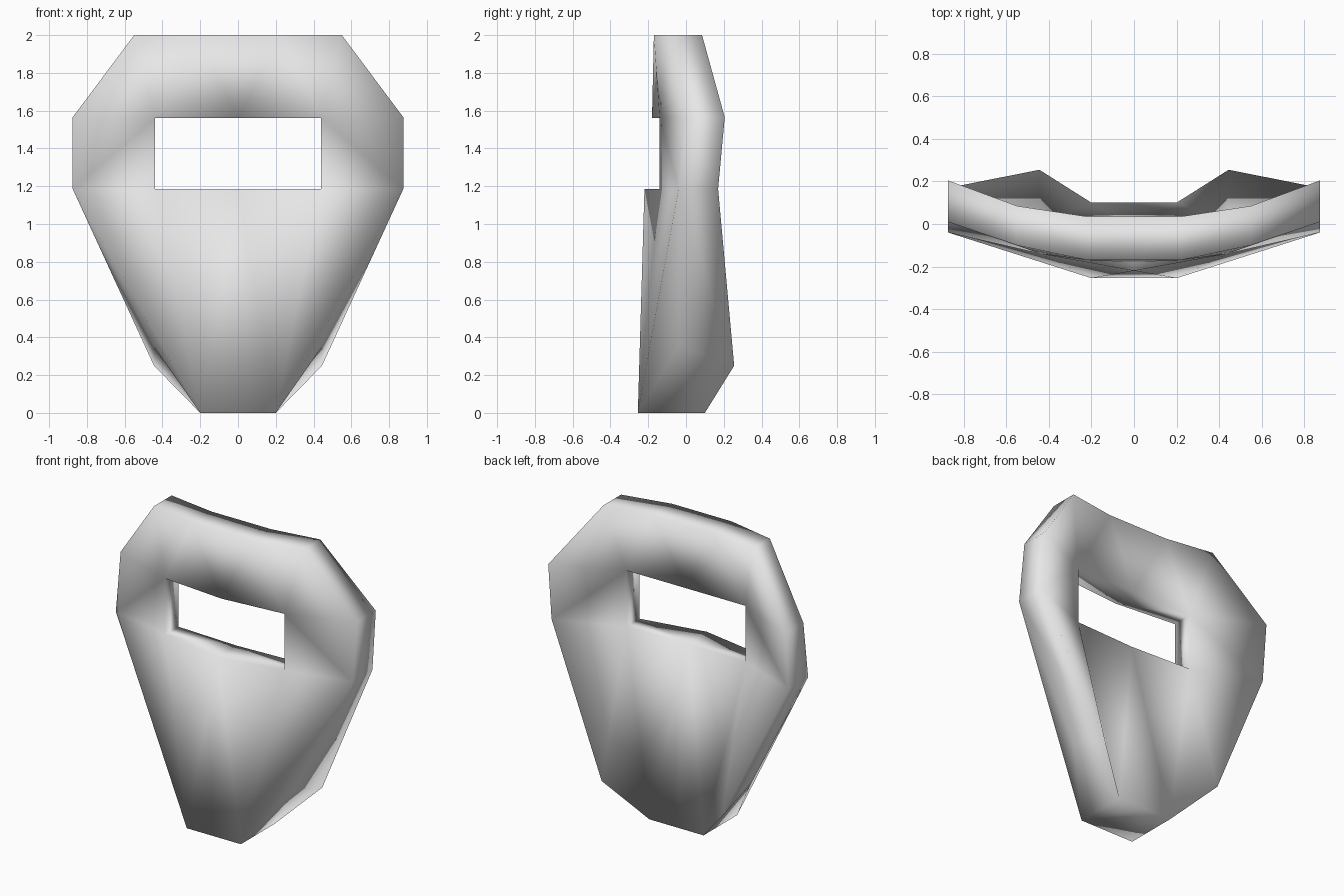
import bpy, bmesh
from mathutils import Vector

if "Cube" in bpy.data.objects:
    bpy.data.objects.remove(bpy.data.objects["Cube"])

# Right half of the plate: name -> x, front z, back z, front y, back y
P = {
    "top_mid":    (0.0,   2.0,   2.0,   -0.17,  0.035),
    "top":        (0.22,  2.0,   2.0,   -0.17,  0.035),
    "shoulder":   (0.55,  2.0,   2.0,   -0.10,  0.085),
    "side_hi":    (0.875, 1.565, 1.565,  0.01,  0.205),
    "side_lo":    (0.875, 1.185, 1.185, -0.04,  0.17),
    "jaw":        (0.445, 0.35,  0.25,  -0.04,  0.255),
    "chin":       (0.20,  0.0,   0.0,   -0.255, 0.10),
    "chin_mid":   (0.0,   0.0,   0.0,   -0.255, 0.10),
    "slot_hi_mid": (0.0,  1.56,  1.56,  -0.18,  0.0),
    "slot_hi":    (0.44,  1.56,  1.56,  -0.14,  0.0),
    "slot_lo":    (0.44,  1.185, 1.185, -0.14,  0.0),
    "slot_lo_mid": (0.0,  1.185, 1.185, -0.22, -0.02),
}

# Facets shared by the front and back skins
SKIN = [
    ("top_mid", "top", "slot_hi_mid"), ("top", "slot_hi", "slot_hi_mid"),
    ("top", "shoulder", "slot_hi"), ("shoulder", "side_hi", "slot_hi"),
    ("side_hi", "side_lo", "slot_hi"), ("slot_hi", "side_lo", "slot_lo"),
    ("slot_lo", "chin", "slot_lo_mid"), ("slot_lo_mid", "chin", "chin_mid"),
]
FRONT = SKIN + [("slot_lo", "side_lo", "chin"), ("side_lo", "jaw", "chin")]
BACK = SKIN + [("slot_lo", "side_lo", "jaw"), ("slot_lo", "jaw", "chin")]

# Outer rim and slot edge, walked as chains
RIM = ["top_mid", "top", "shoulder", "side_hi", "side_lo", "jaw", "chin", "chin_mid"]
SLOT = ["slot_hi_mid", "slot_hi", "slot_lo", "slot_lo_mid"]

bm = bmesh.new()
for side in (1, -1):
    front = {n: bm.verts.new((side * x, yf, zf)) for n, (x, zf, zb, yf, yb) in P.items()}
    back = {n: bm.verts.new((side * x, yb, zb)) for n, (x, zf, zb, yf, yb) in P.items()}
    for layer, faces in ((front, FRONT), (back, BACK)):
        for f in faces:
            bm.faces.new([layer[n] for n in f])
    for chain in (RIM, SLOT):
        for a, b in zip(chain, chain[1:]):
            bm.faces.new((front[a], front[b], back[b], back[a]))

# Weld the halves on the centre line
bmesh.ops.remove_doubles(bm, verts=bm.verts[:], dist=0.0005)
bmesh.ops.recalc_face_normals(bm, faces=bm.faces[:])
for f in bm.faces:
    f.smooth = True

mesh = bpy.data.meshes.new("face_plate")
bm.to_mesh(mesh)
bm.free()
plate = bpy.data.objects.new("face_plate", mesh)
bpy.context.collection.objects.link(plate)

grey = bpy.data.materials.new("plain_grey")
grey.diffuse_color = (0.8, 0.8, 0.8, 1.0)
grey.use_nodes = True
grey.node_tree.nodes["Principled BSDF"].inputs["Base Color"].default_value = grey.diffuse_color
mesh.materials.append(grey)
